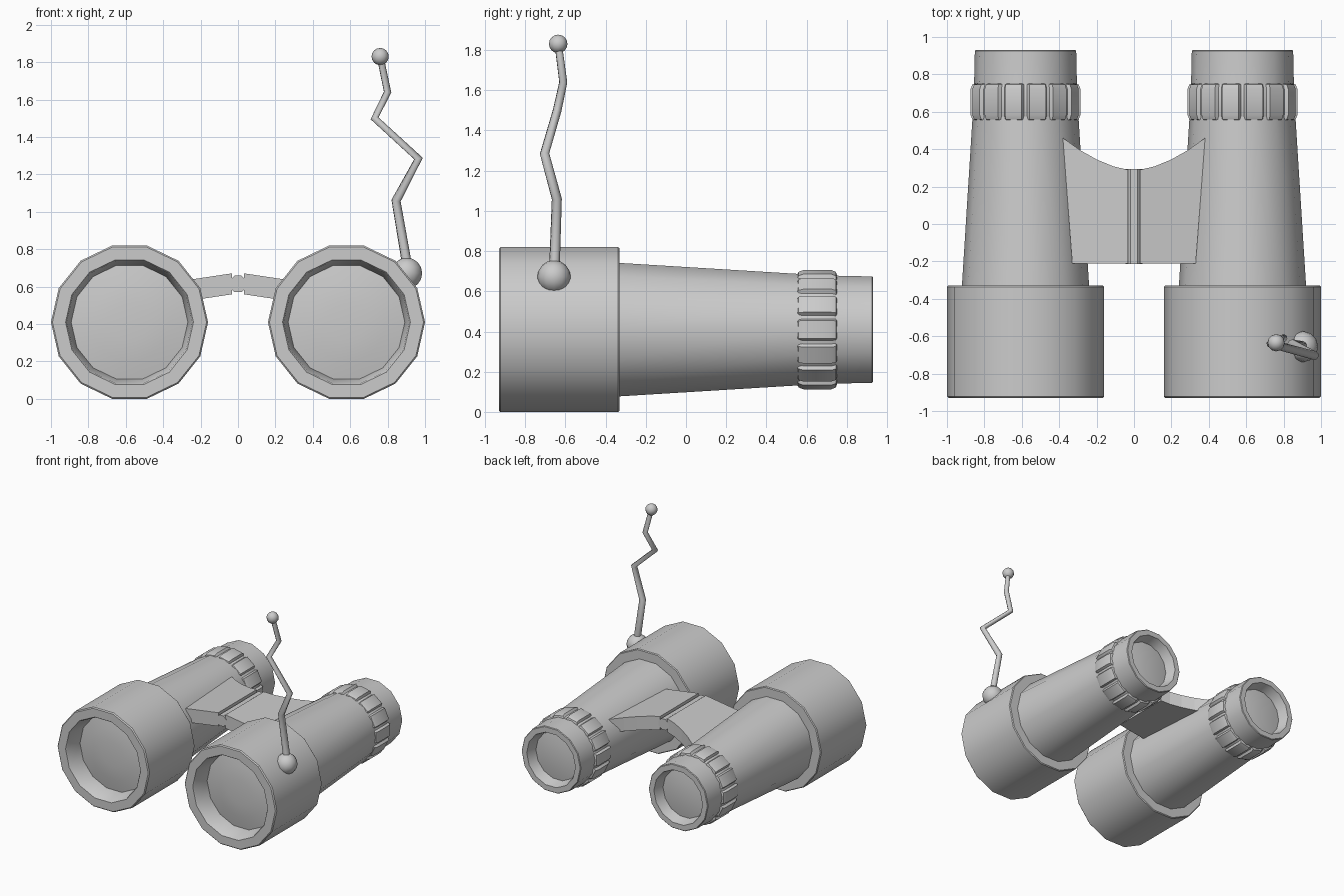
import bpy, bmesh
from math import pi, cos, sin, radians

if "Cube" in bpy.data.objects:
    bpy.data.objects.remove(bpy.data.objects["Cube"])

BX, BZ, SIDES = 0.58, 0.41, 14


def finish(bm, name, smooth=True):
    bmesh.ops.remove_doubles(bm, verts=bm.verts, dist=1e-5)
    bmesh.ops.recalc_face_normals(bm, faces=bm.faces)
    me = bpy.data.meshes.new(name)
    bm.to_mesh(me)
    bm.free()
    ob = bpy.data.objects.new(name, me)
    bpy.context.collection.objects.link(ob)
    if smooth:
        bpy.ops.object.select_all(action='DESELECT')
        ob.select_set(True)
        bpy.context.view_layer.objects.active = ob
        bpy.ops.object.shade_smooth_by_angle(angle=radians(30))
    return ob


def lathe(name, profile, x, angles, groove=None):
    """Turn (radius, y) points around a lengthwise axis at x, BZ."""
    bm = bmesh.new()
    n = len(angles)
    rows = []
    for r, y in profile:
        row = []
        for i, a in enumerate(angles):
            k = r - (groove(i) if groove else 0)
            row.append(bm.verts.new((x + k * cos(a), y, BZ + k * sin(a))))
        rows.append(row)
    for a, b in zip(rows, rows[1:]):
        for i in range(n):
            j = (i + 1) % n
            bm.faces.new((a[i], a[j], b[j], b[i]))
    for row in (rows[0], rows[-1]):
        bm.faces.new(row)
    return finish(bm, name)


def prism(name, outline, z_of, thick):
    """Plate from an (x, y) outline, tilted by z_of(x)."""
    bm = bmesh.new()
    low = [bm.verts.new((x, y, z_of(x) - thick / 2)) for x, y in outline]
    top = [bm.verts.new((x, y, z_of(x) + thick / 2)) for x, y in outline]
    bm.faces.new(low)
    bm.faces.new(top)
    for i in range(len(outline)):
        j = (i + 1) % len(outline)
        bm.faces.new((low[i], low[j], top[j], top[i]))
    return finish(bm, name, False)


def ball(name, r, loc):
    bm = bmesh.new()
    bmesh.ops.create_uvsphere(bm, u_segments=12, v_segments=8, radius=r)
    bmesh.ops.translate(bm, verts=bm.verts, vec=loc)
    return finish(bm, name)


even = [2 * pi * i / SIDES for i in range(SIDES)]
# front lens, hood, tapered tube, eyepiece and rear lens in one profile
tube = [(0.10, -0.812), (0.21, -0.803), (0.312, -0.785), (0.335, -0.92),
        (0.342, -0.93), (0.412, -0.93), (0.42, -0.922), (0.42, -0.337),
        (0.414, -0.33), (0.34, -0.33), (0.284, 0.56), (0.275, 0.745),
        (0.271, 0.925), (0.266, 0.93), (0.222, 0.93), (0.198, 0.845),
        (0.10, 0.86)]
# focus ring with wide ridges and narrow grooves
step = 2 * pi / SIDES
ring_angles = [step * (i + f) for i in range(SIDES) for f in (-0.34, 0.34, 0.43, 0.57)]
ring = [(0.279, 0.555), (0.288, 0.56), (0.297, 0.583), (0.297, 0.722),
        (0.288, 0.745), (0.272, 0.75)]

for side, s in (("left", -1), ("right", 1)):
    lathe(side + "_barrel", tube, s * BX, even)
    lathe(side + "_focus_ring", ring, s * BX, ring_angles,
          lambda i: 0.018 if i % 4 > 1 else 0)
    # bridge plate with a curved rear edge
    plate = [(0.033, -0.21), (0.33, -0.21), (0.38, 0.46), (0.29, 0.396),
             (0.20, 0.345), (0.11, 0.308), (0.033, 0.29)]
    prism(side + "_bridge_plate", [(s * x, y) for x, y in plate],
          lambda x: 0.615 - 0.15 * (abs(x) - 0.033), 0.112)

# hinge pin
bm = bmesh.new()
caps = [[bm.verts.new((0.048 * cos(k * pi / 4 + pi / 8), y,
                       0.615 + 0.048 * sin(k * pi / 4 + pi / 8))) for k in range(8)]
        for y in (-0.215, 0.293)]
for c in caps:
    bm.faces.new(c)
for i in range(8):
    j = (i + 1) % 8
    bm.faces.new((caps[0][i], caps[0][j], caps[1][j], caps[1][i]))
finish(bm, "hinge_pin", False)

# crooked antenna
path = [(0.91, -0.655, 0.68), (0.845, -0.642, 1.06), (0.965, -0.703, 1.285),
        (0.73, -0.64, 1.50), (0.80, -0.61, 1.64), (0.76, -0.635, 1.83)]
cu = bpy.data.curves.new("antenna_rod", 'CURVE')
cu.dimensions = '3D'
cu.bevel_depth = 0.027
cu.bevel_resolution = 2
cu.use_fill_caps = True
sp = cu.splines.new('POLY')
sp.points.add(len(path) - 1)
for i, (p, co) in enumerate(zip(sp.points, path)):
    p.co = (*co, 1)
    p.radius = 1 - 0.06 * i
rod = bpy.data.objects.new("antenna_rod", cu)
bpy.context.collection.objects.link(rod)
ball("antenna_base", 0.083, (0.902, -0.656, 0.672))
ball("antenna_tip", 0.046, path[-1])
